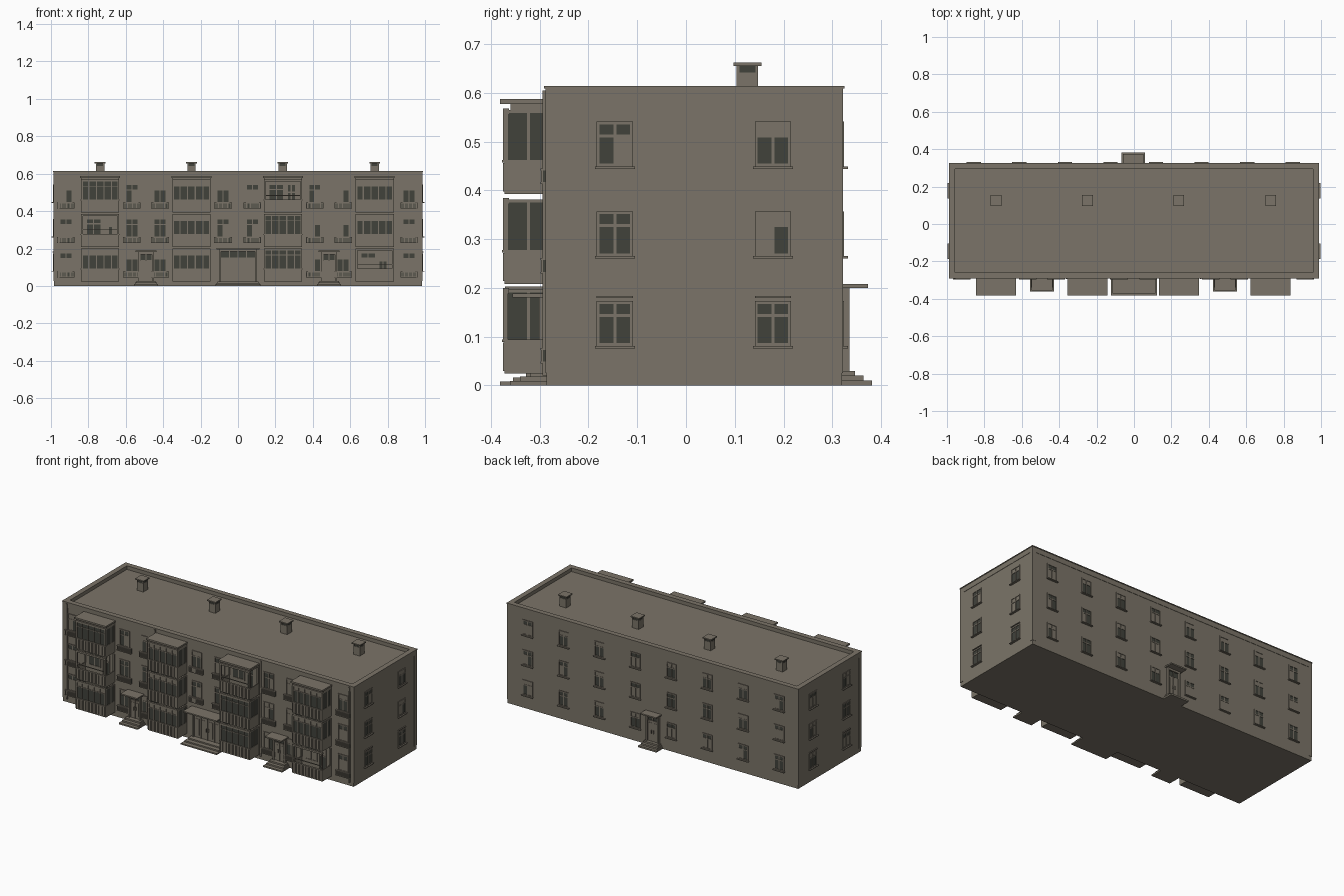
import bpy, bmesh, random
from mathutils import Vector

if "Cube" in bpy.data.objects:
    bpy.data.objects.remove(bpy.data.objects["Cube"])

random.seed(4)

def mat(name, c):
    m = bpy.data.materials.new(name)
    m.diffuse_color = (*c, 1)
    m.use_nodes = True
    m.node_tree.nodes["Principled BSDF"].inputs["Base Color"].default_value = m.diffuse_color
    return m

WALL, GLASS = 0, 1
MATS = [mat("warm_grey_plaster", (0.198, 0.175, 0.138)),
        mat("dark_glass", (0.052, 0.054, 0.044))]

class Part:
    """Collects boxes into one named mesh object."""
    def __init__(self, name):
        self.name, self.bm = name, bmesh.new()

    def box(self, x0, x1, y0, y1, z0, z1, m=WALL):
        v = [self.bm.verts.new((x, y, z)) for x in (x0, x1) for y in (y0, y1) for z in (z0, z1)]
        for f in ((0, 1, 3, 2), (4, 6, 7, 5), (0, 4, 5, 1), (2, 3, 7, 6), (0, 2, 6, 4), (1, 5, 7, 3)):
            self.bm.faces.new([v[i] for i in f]).material_index = m

    def done(self):
        bmesh.ops.recalc_face_normals(self.bm, faces=self.bm.faces)
        me = bpy.data.meshes.new(self.name)
        self.bm.to_mesh(me)
        self.bm.free()
        for m in MATS:
            me.materials.append(m)
        ob = bpy.data.objects.new(self.name, me)
        bpy.context.collection.objects.link(ob)
        return ob

X, YF, YB = 0.985, -0.286, 0.32
FLOORS = (0.0, 0.184, 0.368)

# Wall-local boxes: u along the wall, d outward from it, z up
def wall_box(p, side, u0, u1, d0, d1, z0, z1, m=WALL):
    if side == "front":
        p.box(u0, u1, YF - d1, YF - d0, z0, z1, m)
    elif side == "back":
        p.box(u0, u1, YB + d0, YB + d1, z0, z1, m)
    elif side == "right":
        p.box(X + d0, X + d1, u0, u1, z0, z1, m)
    else:
        p.box(-X - d1, -X - d0, u0, u1, z0, z1, m)

# Window: casing, mullion, transom, panes (some curtained) and sill
def window(p, side, u, z0, z1, w=0.072, sill=True, lintel=False):
    h, zt = w / 2, z0 + (z1 - z0) * 0.68
    b = lambda *a: wall_box(p, side, *a)
    for s in (-1, 1):
        e = sorted((u + s * h, u + s * (h - 0.006)))
        b(e[0], e[1], -0.002, 0.004, z0, z1)
    b(u - h, u + h, -0.002, 0.004, z1 - 0.006, z1)
    b(u - h, u + h, -0.002, 0.004, z0, z0 + 0.006)
    b(u - 0.003, u + 0.003, -0.002, 0.003, z0, z1)
    b(u - h, u + h, -0.002, 0.003, zt - 0.003, zt + 0.003)
    style = random.choice(((1, 1, 1), (0, 0, 1), (1, 1, 0), (0, 1, 0), (1, 0, 1)))
    b(u - h, u + h, -0.002, 0.001, zt, z1, style[2])
    b(u - h, u, -0.002, 0.001, z0, zt, style[0])
    b(u, u + h, -0.002, 0.001, z0, zt, style[1])
    if sill:
        b(u - h - 0.004, u + h + 0.004, 0, 0.012, z0 - 0.005, z0)
    if lintel:
        b(u - h, u + h, 0, 0.006, z1 + 0.006, z1 + 0.010)

# Building shell with corner strips, cornice and parapet
p = Part("building_body")
p.box(-X, X, YF, YB, 0, 0.59)
p.done()
p = Part("corner_strips")
for s in (-1, 1):
    xs = sorted((s * (X + 0.002), s * (X - 0.022)))
    p.box(*xs, YF - 0.002, YF + 0.021, 0.025, 0.579)
    p.box(*xs, YB - 0.021, YB + 0.002, 0.025, 0.579)
p.done()

def ring(p, o, i, z0, z1):
    x, y0, y1 = X + o, YF - o, YB + o
    p.box(-x, x, y0, YF + i, z0, z1)
    p.box(-x, x, YB - i, y1, z0, z1)
    for s in (-1, 1):
        p.box(*sorted((s * x, s * (X - i))), YF + i, YB - i, z0, z1)

p = Part("cornice_and_parapet")
ring(p, 0.002, 0.024, 0.579, 0.609)
ring(p, 0.005, 0.027, 0.609, 0.614)
p.done()

# Chimneys with vent slot and cap
p = Part("chimneys")
for x in (-0.737, -0.249, 0.239, 0.731):
    p.box(x - 0.022, x + 0.022, 0.104, 0.148, 0.585, 0.642)
    p.box(x - 0.020, x + 0.020, 0.106, 0.146, 0.642, 0.655, GLASS)
    for a in (-0.022, 0.016):
        for c in (0.104, 0.142):
            p.box(x + a, x + a + 0.006, c, c + 0.006, 0.642, 0.655)
    p.box(x - 0.029, x + 0.029, 0.097, 0.155, 0.655, 0.662)
p.done()

# End and rear windows
p = Part("end_windows")
for side in ("left", "right"):
    for z in FLOORS:
        for y in (-0.146, 0.178):
            window(p, side, y, 0.081 + z, 0.173 + z, 0.074, True, z == 0)
p.done()
p = Part("rear_windows")
for i in range(8):
    for z in FLOORS:
        window(p, "back", -0.857 + 0.2437 * i, 0.081 + z, 0.173 + z, 0.068)
p.done()

# Front windows with shallow barred guards
p, g = Part("front_windows"), Part("window_guards")
for x in (-0.92, -0.567, -0.417, -0.08, 0.077, 0.41, 0.562, 0.915):
    for z in FLOORS:
        if z == 0 and abs(x) < 0.1:
            continue
        window(p, "front", x, 0.075 + z, 0.178 + z, 0.07, False)
        w = 0.047
        for zz in (0.045, 0.073):
            g.box(x - w, x + w, YF - 0.012, YF, zz + z, zz + 0.004 + z)
        for k in range(14):
            a = x - w + k * (2 * w - 0.004) / 13
            g.box(a, a + 0.004, YF - 0.011, YF - 0.007, 0.047 + z, 0.075 + z)
        g.box(x - w, x + w, YF - 0.007, YF, 0.047 + z, 0.074 + z, GLASS)
p.done()
g.done()

# Balcony stacks: slab, ribbed front, side panels, glazing or open rail
CENTRES = (-0.737, -0.249, 0.240, 0.731)
OPEN = {(0, 1), (2, 2), (3, 0)}
HW, YO = 0.102, -0.375
slabs, panels = Part("balcony_slabs"), Part("balcony_parapets")
frames, panes, doors = Part("balcony_frames"), Part("balcony_glass"), Part("balcony_doors")
for i, x in enumerate(CENTRES):
    for f, z in enumerate(FLOORS):
        a, b, c = 0.024 + z, 0.094 + z, 0.197 + z
        x0, x1 = x - HW, x + HW
        slabs.box(x0, x1, YO + 0.004, YF, a, a + 0.012)
        # parapet with vertical ribs
        panels.box(x0, x1, YO + 0.003, YO + 0.008, a, b)
        for k in range(26):
            r = x0 + k * (2 * HW - 0.004) / 25
            panels.box(r, r + 0.004, YO, YO + 0.003, a + 0.006, b - 0.006)
        panels.box(x0 - 0.002, x1 + 0.002, YO - 0.002, YO + 0.010, b - 0.005, b)
        for s in (x0, x1 - 0.005):
            panels.box(s, s + 0.005, YO + 0.003, YF, a, b)
        # corner posts and head beam
        for s in (x0, x1 - 0.009):
            frames.box(s, s + 0.009, YO, YO + 0.010, b, c)
            frames.box(s, s + 0.009, YF - 0.008, YF, b, c)
        frames.box(x0, x1, YO, YO + 0.012, c - 0.008, c + 0.003)
        # window and door on the wall behind
        window(doors, "front", x - 0.035, 0.085 + z, 0.178 + z, 0.085, False)
        window(doors, "front", x + 0.045, 0.037 + z, 0.178 + z, 0.05, False)
        if (i, f) in OPEN:
            frames.box(x0, x1, YO + 0.003, YO + 0.007, b + 0.020, b + 0.024)
            continue
        # glazed front and sides
        for k in range(1, 5):
            m = x0 + k * 2 * HW / 5
            frames.box(m - 0.003, m + 0.003, YO + 0.001, YO + 0.008, b, c)
        frames.box(x0, x1, YO + 0.001, YO + 0.008, c - 0.034, c - 0.030)
        panes.box(x0 + 0.004, x1 - 0.004, YO + 0.004, YO + 0.006, b, c - 0.03, GLASS)
        panes.box(x0 + 0.004, x1 - 0.004, YO + 0.004, YO + 0.006, c - 0.03, c, random.choice((WALL, GLASS)))
        for s in (x0, x1 - 0.006):
            panes.box(s + 0.002, s + 0.004, YO + 0.008, YF, b, c, GLASS)
            frames.box(s, s + 0.006, -0.326, -0.320, b, c)
            frames.box(s, s + 0.006, YO + 0.008, YF, c - 0.006, c)
    # roof over the stack
    slabs.box(x - 0.107, x + 0.107, -0.381, YF, 0.577, 0.587)
    slabs.box(x - HW, x + HW, -0.360, YF, 0.565, 0.577)
for q in (slabs, panels, frames, panes, doors):
    q.done()

# Drainpipes
p = Part("drainpipes")
for x in (-0.958, -0.36, 0.357, 0.958):
    p.box(x - 0.004, x + 0.004, YF - 0.008, YF, 0.02, 0.605)
p.done()

# Entrance: steps, door leaves, surround and canopy
def entrance(name, side, x, w, door_w, leaves, top, reach, canopy, step_h):
    p = Part(name)
    b = lambda *a: wall_box(p, side, *a)
    for k in range(3):
        b(x - w + 0.006 * k, x + w - 0.006 * k, 0, reach - k * reach * 0.28, 0 if k == 0 else step_h * k, step_h * (k + 1))
    base = step_h * 3
    for s in (-1, 1):
        e = sorted((x + s * door_w, x + s * (door_w + 0.010)))
        b(*e, 0, 0.015, base, top - 0.008)
    b(x - door_w, x + door_w, 0, 0.013, top - 0.020, top - 0.008)
    lw = 2 * door_w / leaves
    for k in range(leaves):
        u = x - door_w + k * lw
        b(u + 0.002, u + lw - 0.002, 0, 0.006, base, top - 0.052)
        b(u + 0.002, u + lw - 0.002, 0, 0.004, top - 0.050, top - 0.020, GLASS)
        b(u + lw * 0.25, u + lw * 0.75, 0.006, 0.008, base + 0.015, top - 0.065)
        b(u - 0.002, u + 0.002, 0, 0.010, base, top - 0.020)
    for u in (x - 0.008, x + 0.006):
        b(u, u + 0.002, 0.006, 0.014, base + 0.05, base + 0.07)
    b(x - w + 0.008, x + w - 0.008, 0, canopy, top - 0.008, top)
    p.done()

entrance("main_entrance", "front", 0, 0.122, 0.092, 4, 0.203, 0.095, 0.085, 0.008)
entrance("left_entrance", "front", -0.492, 0.064, 0.032, 2, 0.188, 0.075, 0.070, 0.009)
entrance("right_entrance", "front", 0.487, 0.064, 0.032, 2, 0.188, 0.075, 0.070, 0.009)
entrance("rear_entrance", "back", -0.004, 0.062, 0.034, 2, 0.208, 0.061, 0.053, 0.010)
